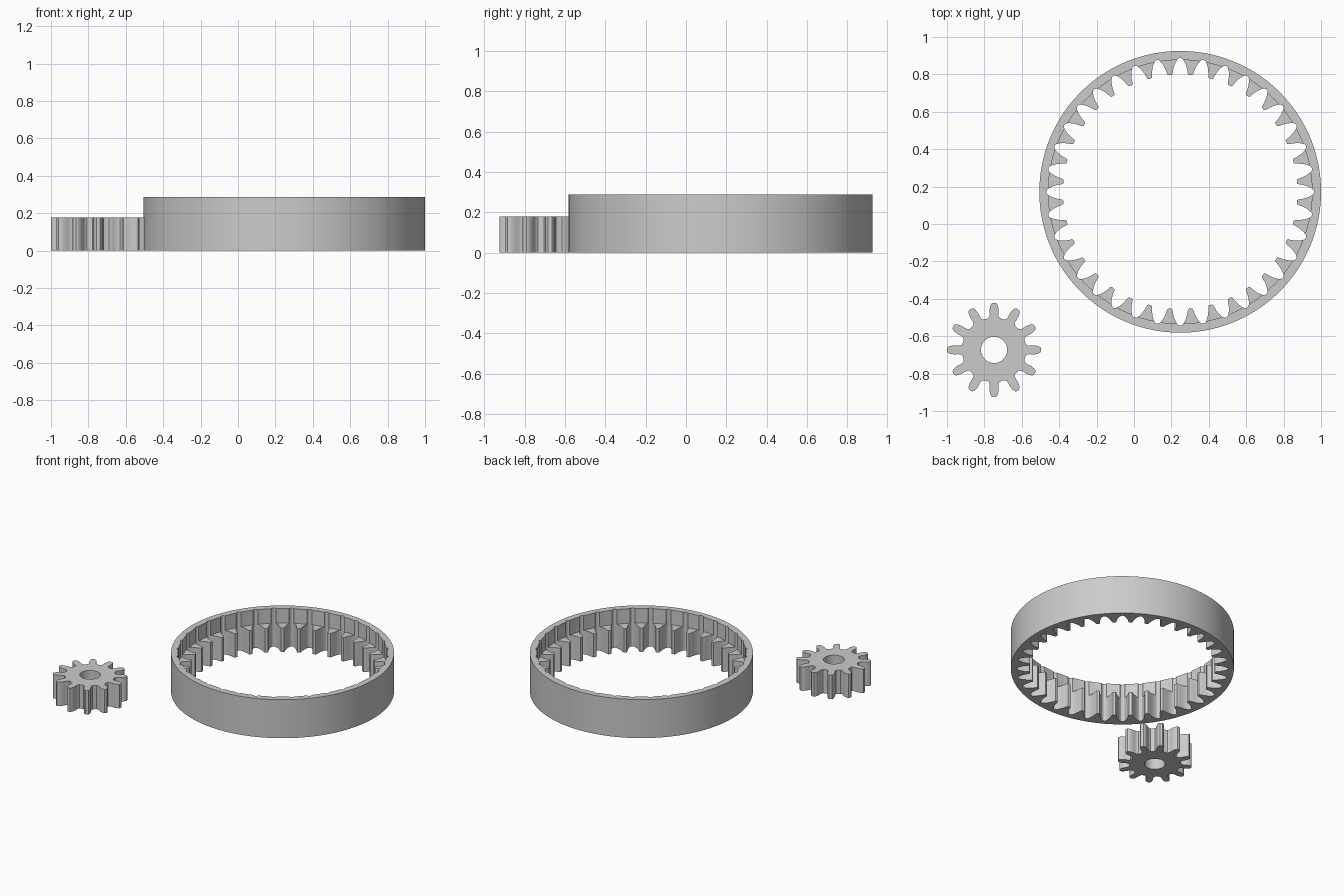
import bpy, bmesh, math

if "Cube" in bpy.data.objects:
    bpy.data.objects.remove(bpy.data.objects["Cube"])

grey = bpy.data.materials.new("grey")
grey.diffuse_color = (0.6, 0.6, 0.6, 1)
grey.use_nodes = True
grey.node_tree.nodes["Principled BSDF"].inputs["Base Color"].default_value = grey.diffuse_color


def toothed_outline(half_tooth, teeth, offset):
    """Repeat a half tooth [(degrees from tooth centre, radius)] around a circle."""
    mirrored = [(-a, r) for a, r in half_tooth[:0:-1]]
    if math.isclose(half_tooth[-1][0], 180 / teeth):
        mirrored = mirrored[1:]          # gap centre is shared with the next tooth
    tooth = mirrored + half_tooth
    return [(math.radians(a + offset + i * 360 / teeth), r)
            for i in range(teeth) for a, r in tooth]


def lathe_loops(name, loops, centre):
    """Join a closed chain of (outline, height) loops into a solid."""
    bm = bmesh.new()
    rows = [[bm.verts.new((r * math.cos(a), r * math.sin(a), z)) for a, r in outline]
            for outline, z in loops]
    n = len(rows[0])
    for k, row in enumerate(rows):
        nxt = rows[(k + 1) % len(rows)]
        for i in range(n):
            j = (i + 1) % n
            bm.faces.new((row[i], row[j], nxt[j], nxt[i]))
    bmesh.ops.remove_doubles(bm, verts=bm.verts, dist=1e-5)
    bmesh.ops.recalc_face_normals(bm, faces=bm.faces)
    mesh = bpy.data.meshes.new(name)
    bm.to_mesh(mesh)
    bm.free()
    mesh.materials.append(grey)
    obj = bpy.data.objects.new(name, mesh)
    obj.location = (*centre, 0)
    bpy.context.collection.objects.link(obj)
    bpy.ops.object.select_all(action='DESELECT')
    obj.select_set(True)
    bpy.context.view_layer.objects.active = obj
    bpy.ops.object.shade_smooth_by_angle(angle=math.radians(30))
    return obj


def circle(outline, radius):
    return [(a, radius) for a, _ in outline]


TOOTH_TOP, RING_TOP = 0.178, 0.287

# Ring gear: inward teeth on the lower part, gaps notched up through the wall
ring_tooth = [(0, 0.626), (0.9, 0.627), (1.25, 0.632), (1.8, 0.658), (2.4, 0.678),
              (3.0, 0.693), (3.6, 0.705), (4.2, 0.713), (5, 0.716)]
teeth = toothed_outline(ring_tooth, 36, 5)
wall = [(a, max(r, 0.705)) for a, r in teeth]
rim = circle(teeth, 0.753)
lathe_loops("ring_gear", [(rim, 0), (teeth, 0), (teeth, TOOTH_TOP), (wall, TOOTH_TOP),
                          (wall, RING_TOP), (rim, RING_TOP)], (0.247, 0.172))

# Small pinion with a round bore
pinion_tooth = [(0, 0.252), (2.2, 0.251), (3.7, 0.246), (5.1, 0.235), (6.2, 0.220),
                (6.7, 0.205), (6.9, 0.192), (7.8, 0.181), (10, 0.173), (15, 0.170)]
pinion = toothed_outline(pinion_tooth, 12, 0)
bore = circle(pinion, 0.070)
lathe_loops("pinion_gear", [(pinion, 0), (pinion, TOOTH_TOP), (bore, TOOTH_TOP), (bore, 0)],
            (-0.748, -0.673))
